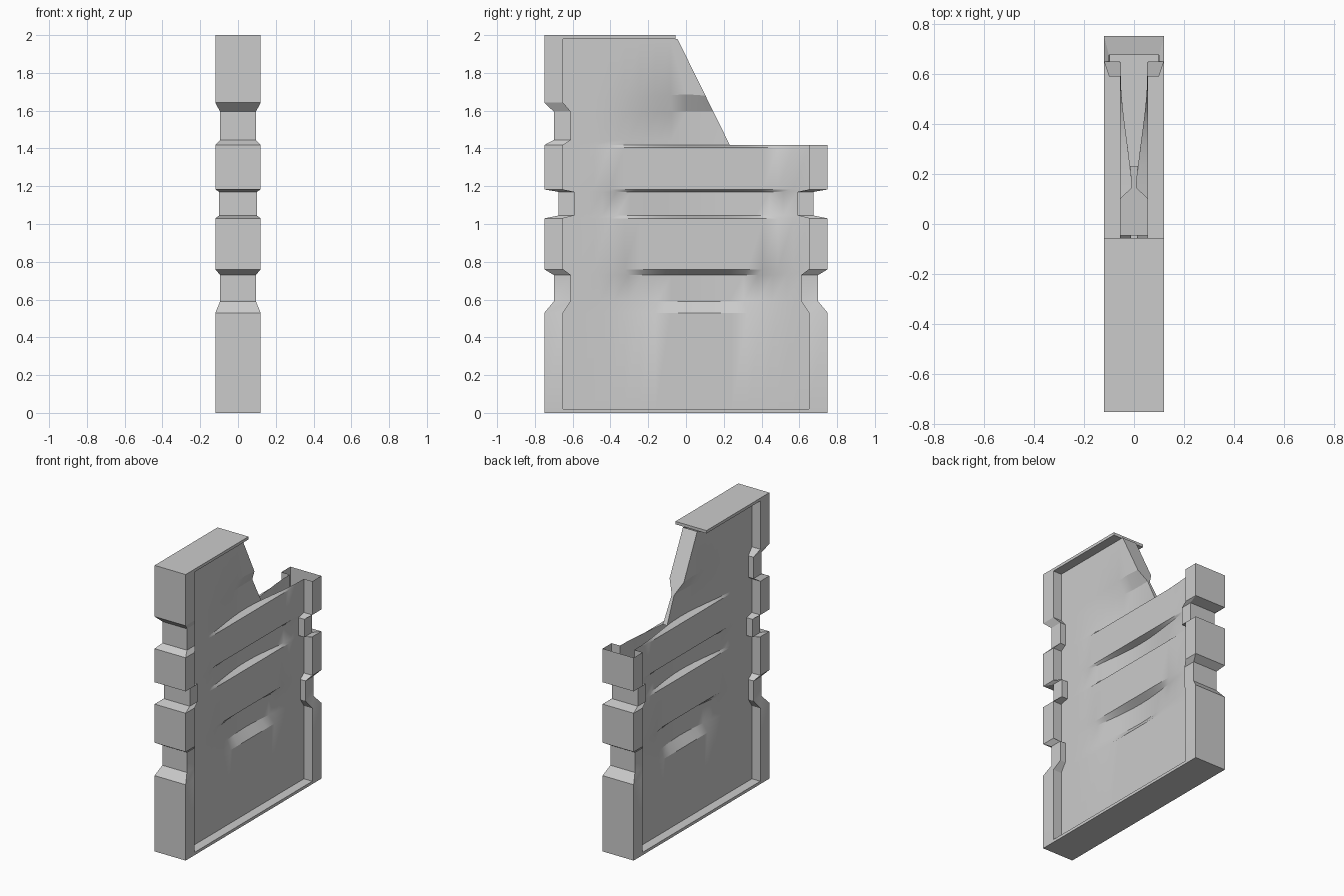
import bpy, bmesh, math
from mathutils import Vector

if "Cube" in bpy.data.objects:
    bpy.data.objects.remove(bpy.data.objects["Cube"])

COLS = 17                      # columns across the recessed panel
PLAIN = (0.75, 0.65, 0.12)     # post outer y, post inner y, post half width
DEEP = (0.70, 0.61, 0.095)
MID = (0.675, 0.59, 0.10)

# rows: z, post section, panel dent amount, extra lift at mid panel
ROWS = [
    (0.02, PLAIN, 0, 0),
    (0.53, PLAIN, 0, 0), (0.59, DEEP, 1, 0), (0.73, DEEP, 1, 0), (0.76, PLAIN, 0, 0),
    (1.03, PLAIN, 0, 0), (1.045, MID, 1, 0), (1.17, MID, 1, 0), (1.183, PLAIN, 0, 0),
    (1.405, PLAIN, 0, 0), (1.418, PLAIN, 1, 0), (1.445, DEEP, 1, 0),
    (1.595, DEEP, 1, 0), (1.642, PLAIN, 0, 0.045), (1.98, PLAIN, 0, 0),
]


def ring(z, section, dent, lift):
    yo, yi, px = section
    side = [(px, -yo, z), (px, -yi, z)]
    for i in range(COLS):
        t = -1 + 2 * i / (COLS - 1)
        y = yi * t
        bell = (1 + math.cos(math.pi * min(1, abs(y - 0.07) / 0.56))) / 2
        side.append((0.055 - 0.048 * dent * bell, y, z + lift * (1 - abs(t))))
    side += [(px, yi, z), (px, yo, z)]
    return side + [(-x, y, zz) for x, y, zz in reversed(side)]


def finish(name, bm):
    bmesh.ops.recalc_face_normals(bm, faces=bm.faces)
    me = bpy.data.meshes.new(name)
    bm.to_mesh(me)
    bm.free()
    ob = bpy.data.objects.new(name, me)
    bpy.context.collection.objects.link(ob)
    return ob


def box(name, y0, y1, z0, z1):
    bm = bmesh.new()
    bmesh.ops.create_cube(bm, size=1)
    for v in bm.verts:
        v.co = Vector((v.co.x * 0.24, (y0 + y1) / 2 + v.co.y * (y1 - y0),
                       (z0 + z1) / 2 + v.co.z * (z1 - z0)))
    return finish(name, bm)


# wall shell: posts and dented panel lofted through the rows
bm = bmesh.new()
loops = [[bm.verts.new(p) for p in ring(*r)] for r in ROWS]
n = len(loops[0])
for a, b in zip(loops, loops[1:]):
    for i in range(n):
        j = (i + 1) % n
        bm.faces.new((a[i], a[j], b[j], b[i]))

# broken corner: cut along the slope above the upper ledge
top, low = Vector((0, -0.055, 2)), Vector((0, 0.232, 1.418))
slope = low - top
normal = Vector((0, -slope.z, slope.y)).normalized()
upper = [f for f in bm.faces if f.calc_center_median().z > 1.419]
geom = set(upper)
for f in upper:
    geom.update(f.edges)
    geom.update(f.verts)
cut = bmesh.ops.bisect_plane(bm, geom=list(geom), plane_co=top, plane_no=normal, dist=1e-5)
gone = [f for f in bm.faces if f.calc_center_median().z > 1.419
        and (f.calc_center_median() - top).dot(normal) > 1e-5]
bmesh.ops.delete(bm, geom=gone, context='FACES')

# close the sloped break
rim = [v for v in cut['geom_cut'] if isinstance(v, bmesh.types.BMVert) and v.is_valid]
right = sorted((v for v in rim if v.co.x > 0), key=lambda v: v.co.z)
left = sorted((v for v in rim if v.co.x < 0), key=lambda v: v.co.z)
for i in range(min(len(left), len(right)) - 1):
    bm.faces.new((right[i], right[i + 1], left[i + 1], left[i]))
wall = finish("wall_panel", bm)
bpy.context.view_layer.objects.active = wall
wall.select_set(True)
bpy.ops.object.shade_smooth_by_angle(angle=math.radians(25))

# base strip and top cap
box("base_strip", -0.75, 0.75, 0, 0.02)
box("top_cap", -0.75, -0.055, 1.98, 2)
